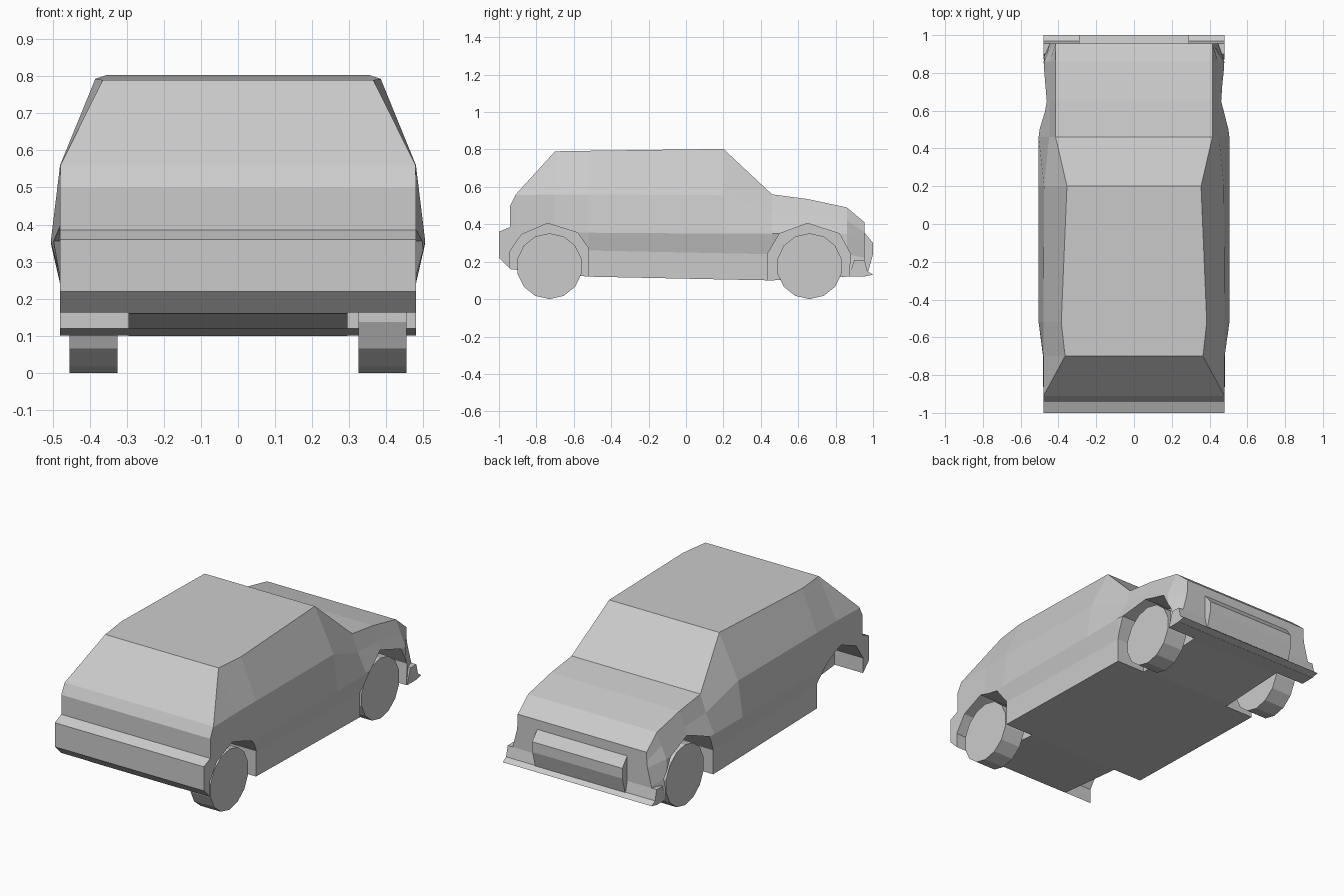
import bpy, bmesh
from math import sin, cos, pi

if "Cube" in bpy.data.objects:
    bpy.data.objects.remove(bpy.data.objects["Cube"])


def finish(bm, name):
    bmesh.ops.recalc_face_normals(bm, faces=bm.faces)
    me = bpy.data.meshes.new(name)
    bm.to_mesh(me)
    bm.free()
    ob = bpy.data.objects.new(name, me)
    bpy.context.collection.objects.link(ob)
    return ob


def loft(name, rings):
    """Skin closed rings of equal length and cap both ends."""
    bm = bmesh.new()
    vs = [[bm.verts.new(p) for p in r] for r in rings]
    n = len(vs[0])
    for a, b in zip(vs, vs[1:]):
        for i in range(n):
            j = (i + 1) % n
            bm.faces.new((a[i], a[j], b[j], b[i]))
    bm.faces.new(vs[0])
    bm.faces.new(vs[-1])
    return finish(bm, name)


def prism(name, profile, x0, x1):
    return loft(name, [[(x, y, z) for y, z in profile] for x in (x0, x1)])


# Body stations: y, floor z, sill (x, z), waist (x, z), belt (x, z), top (x, z)
stations = [
    (-.94, .16, (.48, .25), (.48, .35), (.48, .45), (.48, .50)),
    (-.91, .157, (.48, .25), (.48, .35), (.48, .555), (.479, .56)),
    (-.70, .137, (.48, .25), (.482, .355), (.48, .56), (.365, .79)),
    (-.52, .12, (.48, .26), (.505, .355), (.48, .56), (.385, .793)),
    (.20, .105, (.48, .245), (.505, .35), (.476, .555), (.355, .803)),
    (.46, .10, (.48, .24), (.505, .35), (.45, .46), (.415, .56)),
    (.65, .11, (.48, .24), (.482, .35), (.445, .45), (.415, .535)),
    (.86, .12, (.48, .24), (.475, .35), (.445, .42), (.415, .49)),
    (.955, .12, (.445, .22), (.42, .32), (.416, .36), (.415, .41)),
]
rings = []
for y, floor, *pts in stations:
    half = [(.48, floor)] + pts
    rings.append([(x, y, z) for x, z in half] + [(-x, y, z) for x, z in reversed(half)])
body = loft("body", rings)

# Rear bumper
rear = prism("rear_bumper", [(-.93, .39), (-1, .36), (-1, .22), (-.94, .16), (-.93, .16)], -.48, .48)

# Front lip and central front bumper
prism("front_lip", [(.87, .12), (.95, .12), (1, .13), (.97, .15), (.955, .21), (.90, .21)], -.48, .48)
prism("front_bumper", [(.94, .355), (.955, .355), (1, .30), (1, .24), (.975, .15), (.94, .15)], -.29, .29)

# Wheel arches cut out of the body
arches = {
    "rear": [(-.94, .0), (-.945, .25), (-.88, .345), (-.74, .405), (-.58, .355), (-.52, .27), (-.52, .0)],
    "front": [(.435, .0), (.435, .24), (.50, .35), (.65, .405), (.82, .35), (.88, .24), (.86, .0)],
}
for end, prof in arches.items():
    for side in (-1, 1):
        cutter = prism(end + "_arch_cutter", prof, side * .295, side * .6)
        cutter.hide_render = True
        cutter.hide_viewport = True
        for ob in (body, rear) if end == "rear" else (body,):
            m = ob.modifiers.new("arch", 'BOOLEAN')
            m.operation = 'DIFFERENCE'
            m.solver = 'EXACT'
            m.object = cutter

# Wheels: the rear left one is absent
R, N = .176, 14
for name, side, y in (("front_right_wheel", 1, .66), ("front_left_wheel", -1, .66), ("rear_right_wheel", 1, -.73)):
    circle = [(y + R * sin(2 * pi * i / N), R - R * cos(2 * pi * i / N)) for i in range(N)]
    prism(name, circle, side * .325, side * .455)
